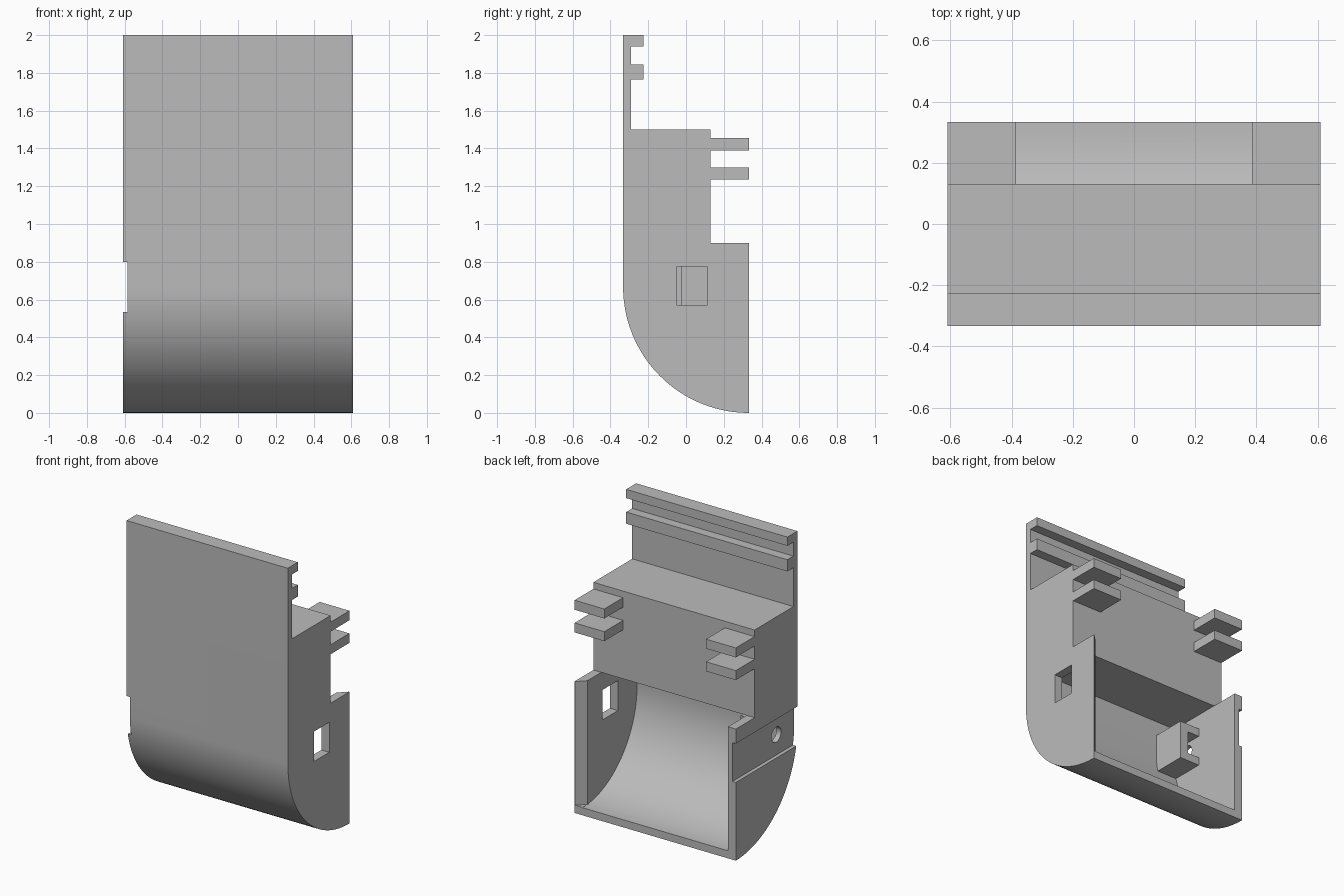
import bpy, bmesh, math
from mathutils import Matrix

cube = bpy.data.objects.get("Cube")
if cube:
    bpy.data.objects.remove(cube, do_unlink=True)

grey = bpy.data.materials.new("light grey")
grey.use_nodes = True
COLOUR = (0.5, 0.5, 0.5, 1)
grey.diffuse_color = COLOUR
grey.node_tree.nodes["Principled BSDF"].inputs["Base Color"].default_value = COLOUR

W = 0.61       # half width
D = 0.333      # half depth
WALL = 0.55    # inner face of the side walls


def make_object(name, bm):
    bmesh.ops.recalc_face_normals(bm, faces=bm.faces)
    mesh = bpy.data.meshes.new(name)
    bm.to_mesh(mesh)
    bm.free()
    mesh.materials.append(grey)
    obj = bpy.data.objects.new(name, mesh)
    bpy.context.collection.objects.link(obj)
    return obj


def prism(name, points, vector):
    """Extrude a closed outline along a vector."""
    bm = bmesh.new()
    face = bm.faces.new([bm.verts.new(p) for p in points])
    out = bmesh.ops.extrude_face_region(bm, geom=[face])
    verts = [g for g in out["geom"] if isinstance(g, bmesh.types.BMVert)]
    bmesh.ops.translate(bm, verts=verts, vec=vector)
    return make_object(name, bm)


def side_prism(name, outline, x0, x1):
    return prism(name, [(x0, y, z) for y, z in outline], (x1 - x0, 0, 0))


def box(name, x0, x1, y0, y1, z0, z1):
    return side_prism(name, [(y0, z0), (y1, z0), (y1, z1), (y0, z1)], x0, x1)


def arc(cy, cz, ry, rz, n=40):
    """Quarter curve from the front face down to the back of the floor."""
    steps = [math.pi / 2 * i / n for i in range(n + 1)]
    return [(cy - ry * math.cos(a), cz - rz * math.sin(a)) for a in steps]


def combine(target, tool, operation):
    tool.hide_render = True
    mod = target.modifiers.new(operation.lower(), "BOOLEAN")
    mod.operation = operation
    mod.solver = "EXACT"
    mod.object = tool
    bpy.context.view_layer.objects.active = target
    bpy.ops.object.modifier_apply(modifier=mod.name)
    bpy.data.objects.remove(tool, do_unlink=True)


# Body: curved bottom, thick middle block, thin upper plate with two ribs
PLATE, RIB, BLOCK = -0.29, -0.225, 0.13
outline = arc(D, 0.667, 2 * D, 0.667)
outline += [(D, 0.9), (BLOCK, 0.9), (BLOCK, 1.5), (PLATE, 1.5),
            (PLATE, 1.765), (RIB, 1.765), (RIB, 1.845), (PLATE, 1.845),
            (PLATE, 1.94), (RIB, 1.94), (RIB, 2), (-D, 2)]
body = side_prism("housing_body", outline, -W, W)

# Hollow lower compartment, open at the back
hollow = arc(D, 0.665, 0.59, 0.613)
hollow += [(0.4, 0.052), (0.4, 1), (0.14, 1), (BLOCK, 0.9), (-0.257, 0.9)]
combine(body, side_prism("compartment_cutter", hollow, -WALL, WALL), "DIFFERENCE")

# Bevelled back edge of the left wall
bevel = prism("bevel_cutter", [(0.612, 0.34, 0.054), (0.54, 0.268, 0.054),
                               (0.54, 0.34, 0.054)], (0, 0, 0.9))
combine(body, bevel, "DIFFERENCE")

# Inner boss on the right wall, with its slot, outer groove and round hole
combine(body, box("boss", -0.57, -0.4, -0.29, -0.02, 0.535, 0.8), "UNION")
combine(body, box("slot_cutter", -WALL, -0.46, -0.21, 0.05, 0.59, 0.745), "DIFFERENCE")
combine(body, box("groove_cutter", -0.7, -0.585, -0.5, 0.5, 0.535, 0.8), "DIFFERENCE")
bm = bmesh.new()
bmesh.ops.create_cone(bm, cap_ends=True, segments=32, radius1=0.052, radius2=0.052,
                      depth=0.2, matrix=Matrix.Translation((-0.6, -0.14, 0.675))
                      @ Matrix.Rotation(math.pi / 2, 4, "Y"))
combine(body, make_object("hole_cutter", bm), "DIFFERENCE")

# Rectangular window in the left wall
combine(body, box("window_cutter", 0.5, 0.7, -0.05, 0.115, 0.57, 0.775), "DIFFERENCE")

# Smooth curved surfaces, sharp corners
bpy.ops.object.select_all(action="DESELECT")
body.select_set(True)
bpy.context.view_layer.objects.active = body
bpy.ops.object.shade_smooth_by_angle(angle=math.radians(30))

# Two pairs of rear prongs
for side, x0, x1 in (("left", 0.385, W), ("right", -W, -0.385)):
    for level, z0, z1 in (("upper", 1.39, 1.455), ("lower", 1.235, 1.3)):
        box(f"{side}_{level}_prong", x0, x1, BLOCK, D, z0, z1)
